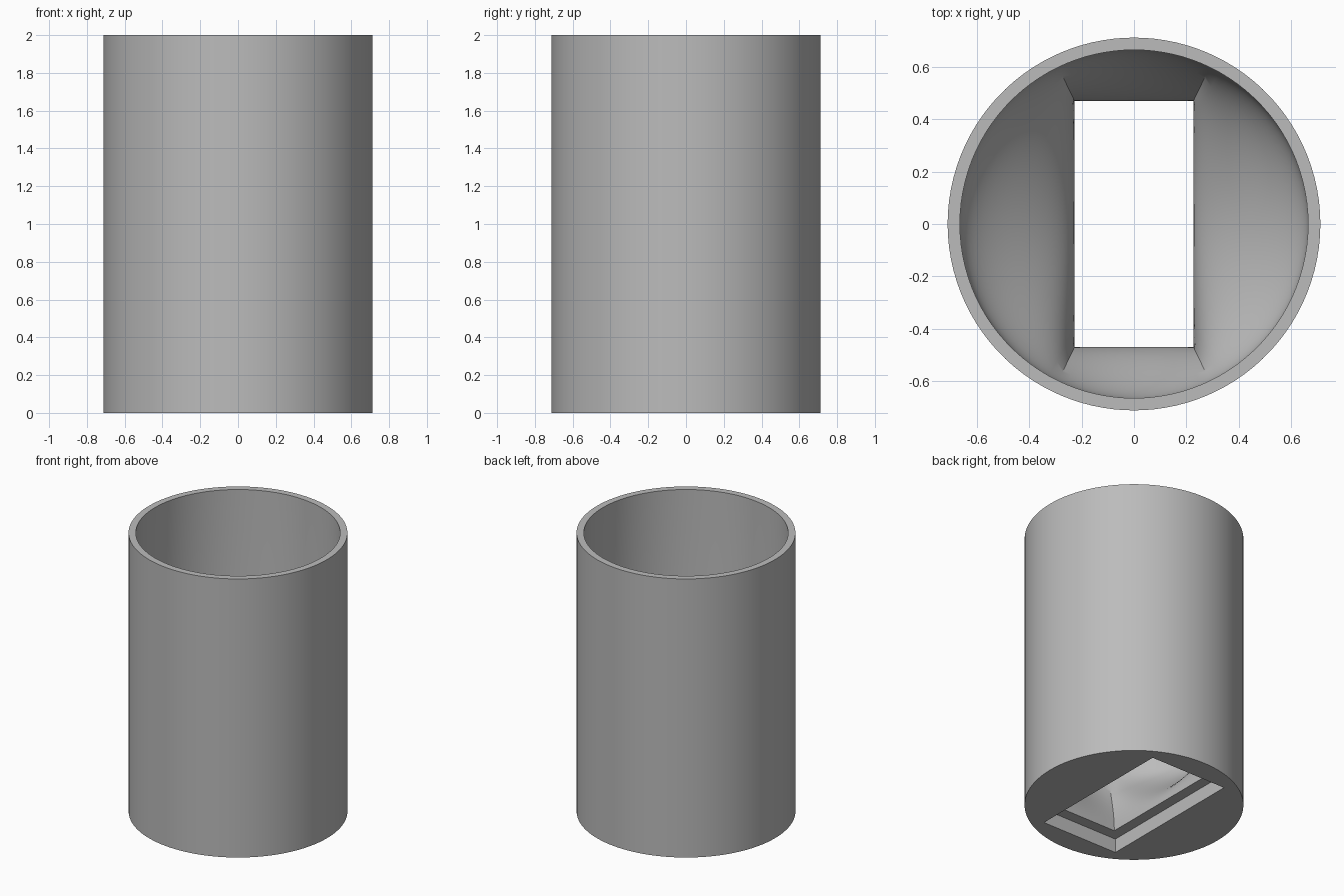
import bpy
import bmesh
from math import atan2, cos, sin, tau

if "Cube" in bpy.data.objects:
    bpy.data.objects.remove(bpy.data.objects["Cube"])

OUTER, INNER, HEIGHT = 0.712, 0.665, 2.0
HOLE = (0.227, 0.47)        # half sizes of the through hole
RECESS = (0.303, 0.55)      # half sizes of the pocket underneath
LEDGE, LOFT = 0.1, 0.55     # pocket depth, height of the funnel
STEPS = 24

# Evenly spread angles, with one exactly on each corner of the hole
corner = atan2(HOLE[1], HOLE[0])
stops = [-corner, corner, tau / 2 - corner, tau / 2 + corner, tau - corner]
counts = [36, 16, 36, 16]
angles = [a + (b - a) * i / n
          for a, b, n in zip(stops, stops[1:], counts) for i in range(n)]


def circle(radius, z):
    return [(radius * cos(a), radius * sin(a), z) for a in angles]


def rectangle(half, z):
    points = []
    for a in angles:
        u, v = cos(a) / HOLE[0], sin(a) / HOLE[1]
        m = max(abs(u), abs(v))
        points.append((half[0] * u / m, half[1] * v / m, z))
    return points


def funnel(t):
    """Blend from the hole to the round bore, upright at both ends."""
    s = t * t * (3 - 2 * t)
    z = LEDGE + LOFT * t
    return [(p[0] + (q[0] - p[0]) * s, p[1] + (q[1] - p[1]) * s, z)
            for p, q in zip(rectangle(HOLE, z), circle(INNER, z))]


# Closed loop of rings: outer wall, base, pocket, ledge, funnel, bore
rings = [circle(OUTER, HEIGHT), circle(OUTER, 0),
         rectangle(RECESS, 0), rectangle(RECESS, LEDGE)]
rings += [funnel(i / STEPS) for i in range(STEPS + 1)]
rings.append(circle(INNER, HEIGHT))

bm = bmesh.new()
loops = [[bm.verts.new(p) for p in ring] for ring in rings]
n = len(angles)
for low, high in zip(loops, loops[1:] + loops[:1]):
    for i in range(n):
        j = (i + 1) % n
        bm.faces.new((low[i], low[j], high[j], high[i]))
bmesh.ops.recalc_face_normals(bm, faces=bm.faces)

mesh = bpy.data.meshes.new("tube_adapter")
bm.to_mesh(mesh)
bm.free()
tube = bpy.data.objects.new("tube_adapter", mesh)
bpy.context.collection.objects.link(tube)

# Plain grey
grey = bpy.data.materials.new("plain_grey")
grey.use_nodes = True
colour = (0.5, 0.5, 0.5, 1)
grey.diffuse_color = colour
grey.node_tree.nodes["Principled BSDF"].inputs["Base Color"].default_value = colour
mesh.materials.append(grey)

bpy.ops.object.select_all(action="DESELECT")
tube.select_set(True)
bpy.context.view_layer.objects.active = tube
bpy.ops.object.shade_smooth_by_angle(angle=0.52)
